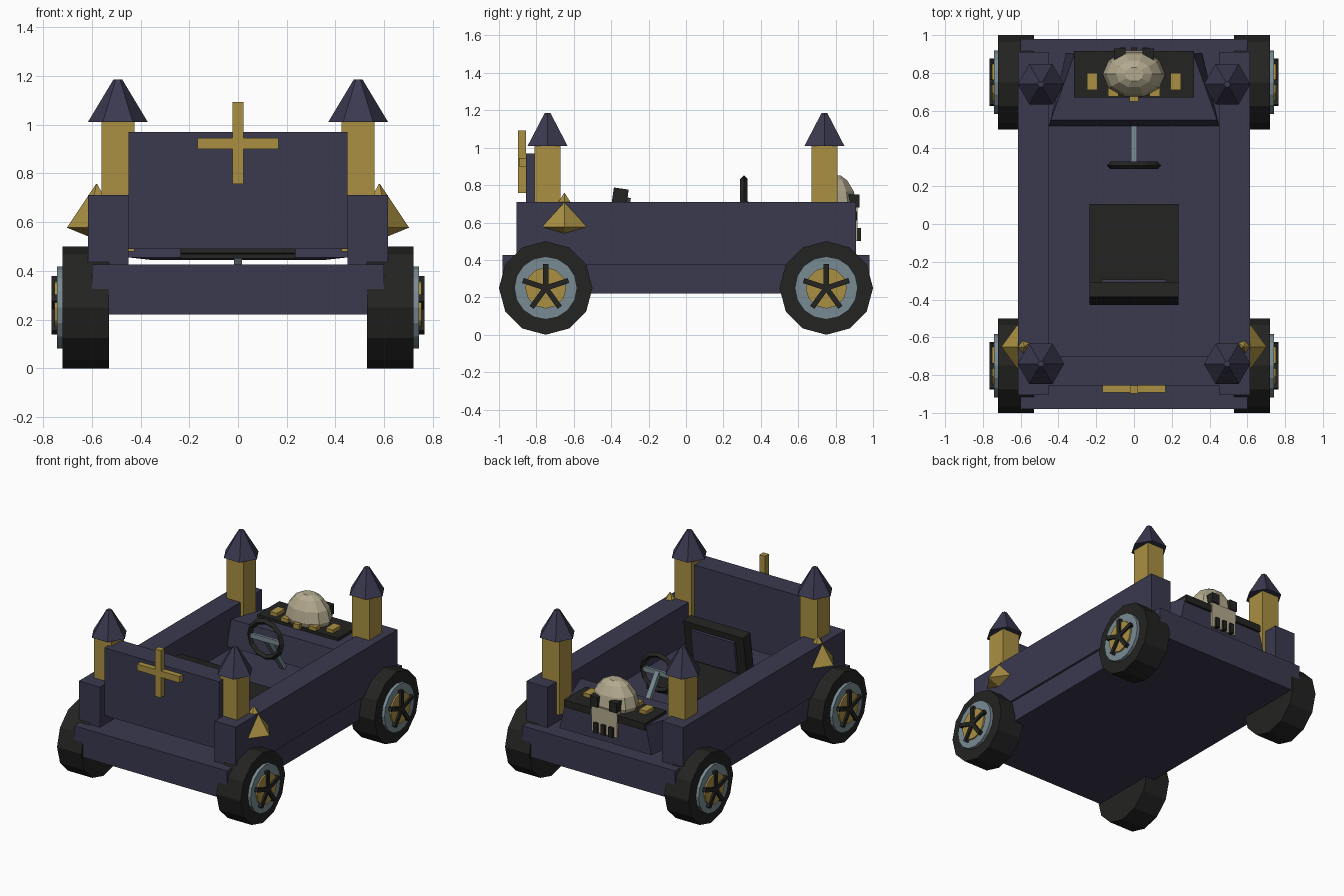
import bpy, bmesh, math
from mathutils import Matrix, Vector

if "Cube" in bpy.data.objects:
    bpy.data.objects.remove(bpy.data.objects["Cube"])


def mat(name, r, g, b):
    m = bpy.data.materials.new(name)
    m.diffuse_color = (r, g, b, 1)
    m.use_nodes = True
    m.node_tree.nodes["Principled BSDF"].inputs["Base Color"].default_value = m.diffuse_color
    return m


NAVY = mat("navy", 0.043, 0.041, 0.078)
GOLD = mat("gold", 0.40, 0.28, 0.055)
BLACK = mat("black", 0.017, 0.017, 0.016)
STEEL = mat("blue grey", 0.19, 0.26, 0.29)
BONE = mat("bone", 0.45, 0.40, 0.27)


def make(name, verts, faces, material, matrix=Matrix()):
    me = bpy.data.meshes.new(name)
    me.from_pydata([matrix @ Vector(v) for v in verts], [], faces)
    bm = bmesh.new()
    bm.from_mesh(me)
    bmesh.ops.recalc_face_normals(bm, faces=bm.faces)
    bm.to_mesh(me)
    bm.free()
    me.materials.append(material)
    ob = bpy.data.objects.new(name, me)
    bpy.context.collection.objects.link(ob)
    return ob


def loft(name, rings, material, matrix=Matrix()):
    """Skin a stack of equal rings and cap both ends."""
    n = len(rings[0])
    verts = [p for ring in rings for p in ring]
    faces = [tuple(range(n)), tuple(range(len(verts) - n, len(verts)))]
    for k in range(len(rings) - 1):
        for i in range(n):
            j = (i + 1) % n
            faces.append((k * n + i, k * n + j, (k + 1) * n + j, (k + 1) * n + i))
    return make(name, verts, faces, material, matrix)


def box(name, x0, x1, y0, y1, z0, z1, material, matrix=Matrix()):
    rings = [[(x0, y0, z), (x1, y0, z), (x1, y1, z), (x0, y1, z)] for z in (z0, z1)]
    return loft(name, rings, material, matrix)


def lathe(name, profile, n, material, matrix=Matrix(), sx=1, sy=1):
    """Low-poly turned shape about z; first vertex on +x."""
    rings = [[(r * sx * math.cos(math.tau * i / n), r * sy * math.sin(math.tau * i / n), z)
              for i in range(n)] for r, z in profile]
    return loft(name, rings, material, matrix)


# body
box("chassis", -0.60, 0.60, -0.98, 0.98, 0.22, 0.425, NAVY)
box("front_panel", -0.45, 0.45, -0.855, -0.70, 0.49, 0.97, NAVY)
for s, side in ((-1, "left"), (1, "right")):
    x0, x1 = sorted((s * 0.45, s * 0.615))
    box(side + "_wall", x0, x1, -0.905, 0.91, 0.375, 0.71, NAVY)

# cross on the front panel
box("cross_upright", -0.022, 0.022, -0.897, -0.855, 0.757, 1.092, GOLD)
box("cross_bar", -0.167, 0.167, -0.893, -0.855, 0.90, 0.945, GOLD)

# wheels and towers at the four corners
spin = Matrix.Rotation(math.pi / 2, 4, 'Y')
for sx, side in ((-1, "left"), (1, "right")):
    for sy, end in ((-1, "front"), (1, "rear")):
        tag = f"{end}_{side}"
        hub = Matrix.Translation((0, sy * 0.75, 0.25)) @ Matrix.Diagonal((sx, 1, 1, 1)) @ spin
        lathe("tyre_" + tag, [(0.25, 0.53), (0.25, 0.72)], 12, BLACK, hub)
        lathe("rim_" + tag, [(0.168, 0.71), (0.168, 0.742)], 16, STEEL, hub)
        lathe("hub_" + tag, [(0.11, 0.735), (0.11, 0.753)], 12, GOLD, hub)
        for k in range(5):
            turn = Matrix.Rotation(math.tau * k / 5, 4, 'Z')
            box(f"spoke_{tag}_{k}", -0.128, 0.0, -0.014, 0.014, 0.74, 0.766, BLACK, hub @ turn)
        cx, cy = sx * 0.493, sy * 0.74
        box("tower_" + tag, cx - 0.068, cx + 0.068, cy - 0.07, cy + 0.07, 0.48, 1.012, GOLD)
        lathe("tower_roof_" + tag, [(0.123, 1.01), (0.018, 1.185)], 6, NAVY,
              Matrix.Translation((cx, cy, 0)))
    # five-sided side lantern, sunk into the wall
    lathe("lantern_" + side, [(0.002, 0.528), (0.122, 0.577), (0.002, 0.757)], 5, GOLD,
          Matrix.Translation((sx * 0.58, -0.65, 0)) @ Matrix.Diagonal((sx, 1, 1, 1)))

# seat, backrest leaning slightly forward
box("seat_cushion", -0.235, 0.235, -0.40, 0.105, 0.45, 0.49, BLACK)
lean = Matrix.Translation((0, -0.368, 0.625)) @ Matrix.Rotation(math.radians(-8), 4, 'X')
box("seat_back", -0.235, 0.235, -0.04, 0.04, -0.16, 0.158, BLACK, lean)
box("seat_back_pad", -0.17, 0.17, 0.03, 0.058, -0.115, 0.115, NAVY, lean)

# dashboard: wedge narrowing toward the rear
loft("dashboard", [
    [(-0.45, 0.52, 0.455), (0.45, 0.52, 0.455), (0.44, 0.55, 0.64), (-0.44, 0.55, 0.64)],
    [(-0.36, 0.905, 0.445), (0.36, 0.905, 0.445), (0.315, 0.90, 0.64), (-0.315, 0.90, 0.64)]], NAVY)
box("dash_plate", -0.317, 0.317, 0.67, 0.915, 0.61, 0.66, BLACK)
for i, (x, y, hx, hy) in enumerate([(-0.22, 0.755, 0.028, 0.045), (0.22, 0.755, 0.028, 0.045),
                                    (-0.11, 0.70, 0.028, 0.025), (0.11, 0.70, 0.028, 0.025),
                                    (0, 0.67, 0.024, 0.022)]):
    box(f"dash_stud_{i}", x - hx, x + hx, y - hy, y + hy, 0.65, 0.685, GOLD)

# skull ornament
lathe("skull_dome", [(0.85, 0.63), (1, 0.69), (0.88, 0.765), (0.58, 0.825), (0.3, 0.85)], 10, BONE,
      Matrix.Translation((0, 0.793, 0)), 0.166, 0.125)
box("skull_jaw", -0.10, 0.10, 0.82, 0.918, 0.50, 0.68, BONE)
for s in (-1, 1):
    box(f"skull_eye_{s}", s * 0.075 - 0.03, s * 0.075 + 0.03, 0.86, 0.928, 0.68, 0.75, BLACK)
for k in (-1, 0, 1):
    box(f"skull_tooth_gap_{k}", k * 0.06 - 0.016, k * 0.06 + 0.016, 0.90, 0.935, 0.50, 0.57, BLACK)

# steering wheel and column
bpy.ops.mesh.primitive_torus_add(major_segments=12, minor_segments=4, major_radius=0.125,
                                 minor_radius=0.02, location=(0, 0.31, 0.707),
                                 rotation=(math.pi / 2, 0, 0))
wheel = bpy.context.object
wheel.name = "steering_wheel"
wheel.data.materials.append(BLACK)
box("steering_bar", -0.12, 0.12, 0.30, 0.32, 0.69, 0.724, STEEL)
loft("steering_column", [[(-0.017, y - 0.012, z - 0.010), (0.017, y - 0.012, z - 0.010),
                          (0.017, y + 0.012, z + 0.010), (-0.017, y + 0.012, z + 0.010)]
                         for y, z in ((0.315, 0.71), (0.51, 0.43))], STEEL)
